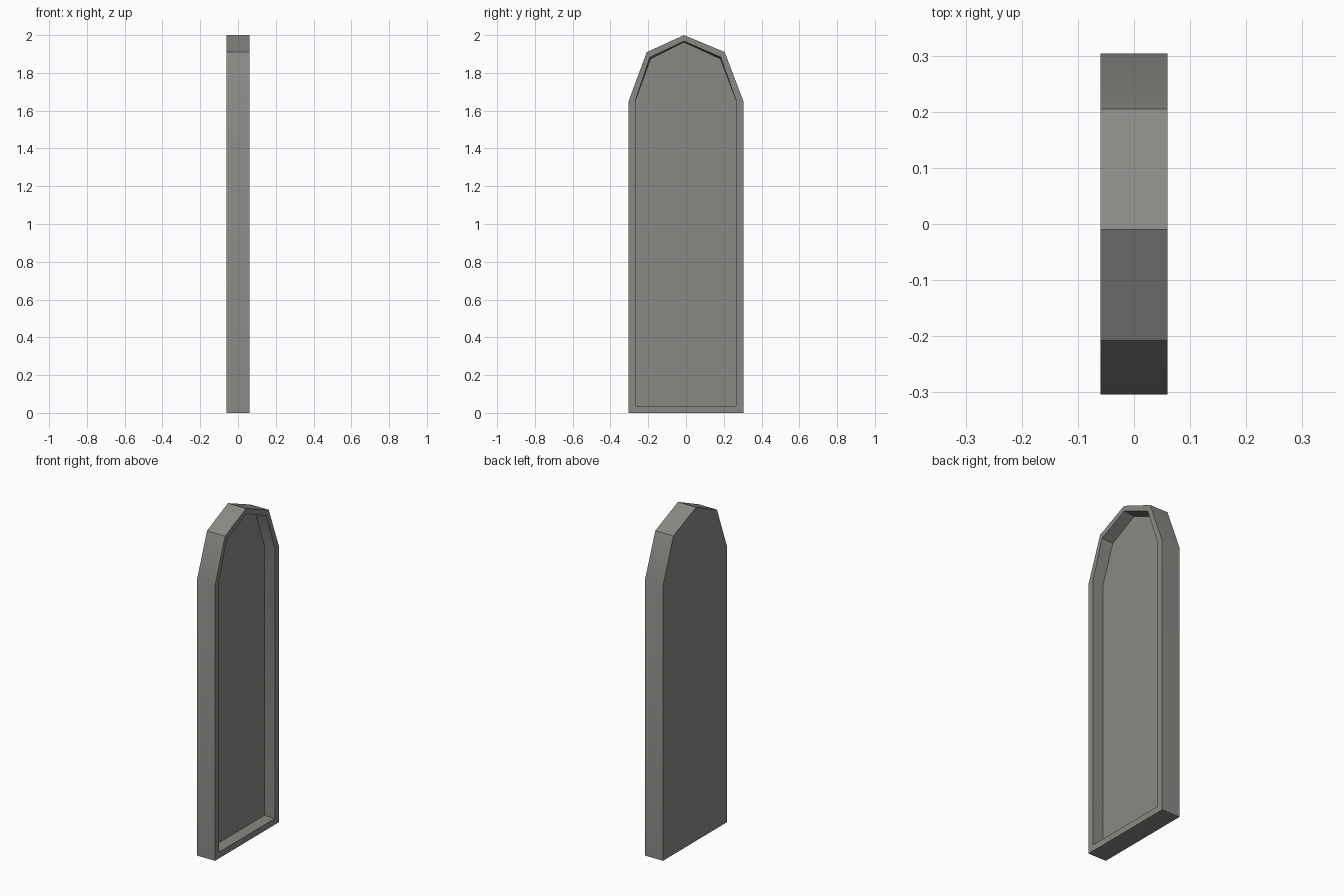
import bpy, bmesh, math

if "Cube" in bpy.data.objects:
    bpy.data.objects.remove(bpy.data.objects["Cube"])

# Arched outlines as (y, z) points, counter-clockwise seen from +x
outer = [(-0.304, 0), (0.304, 0), (0.304, 1.65), (0.205, 1.91), (-0.01, 2.0), (-0.208, 1.91), (-0.304, 1.65)]
rim = [(-0.268, 0.037), (0.265, 0.037), (0.265, 1.655), (0.184, 1.883), (-0.01, 1.968), (-0.191, 1.883), (-0.268, 1.655)]
floor = [(-0.268, 0.037), (0.265, 0.037), (0.265, 1.652), (0.182, 1.874), (-0.01, 1.962), (-0.187, 1.874), (-0.268, 1.652)]

HALF = 0.06      # half thickness
FLOOR_X = -0.01  # depth of the recessed panel

bm = bmesh.new()


def ring(points, x):
    return [bm.verts.new((x, y, z)) for y, z in points]


def bridge(a, b):
    n = len(a)
    for i in range(n):
        j = (i + 1) % n
        bm.faces.new((a[i], a[j], b[j], b[i]))


# Flat back, outer wall, rim, recess wall and recess floor
rings = [ring(outer, -HALF), ring(outer, HALF), ring(rim, HALF), ring(floor, FLOOR_X)]
bm.faces.new(rings[0][::-1])
for a, b in zip(rings, rings[1:]):
    bridge(a, b)
bm.faces.new(rings[-1])
bmesh.ops.recalc_face_normals(bm, faces=bm.faces)

mesh = bpy.data.meshes.new("arched_panel")
bm.to_mesh(mesh)
bm.free()
panel = bpy.data.objects.new("arched_panel", mesh)
bpy.context.collection.objects.link(panel)

# Stone grey colour
stone = bpy.data.materials.new("stone grey")
stone.diffuse_color = (0.25, 0.25, 0.235, 1)
stone.use_nodes = True
stone.node_tree.nodes["Principled BSDF"].inputs["Base Color"].default_value = stone.diffuse_color
mesh.materials.append(stone)

# Soft shading over the shallow bends only
bpy.context.view_layer.objects.active = panel
panel.select_set(True)
bpy.ops.object.shade_smooth_by_angle(angle=math.radians(30))
